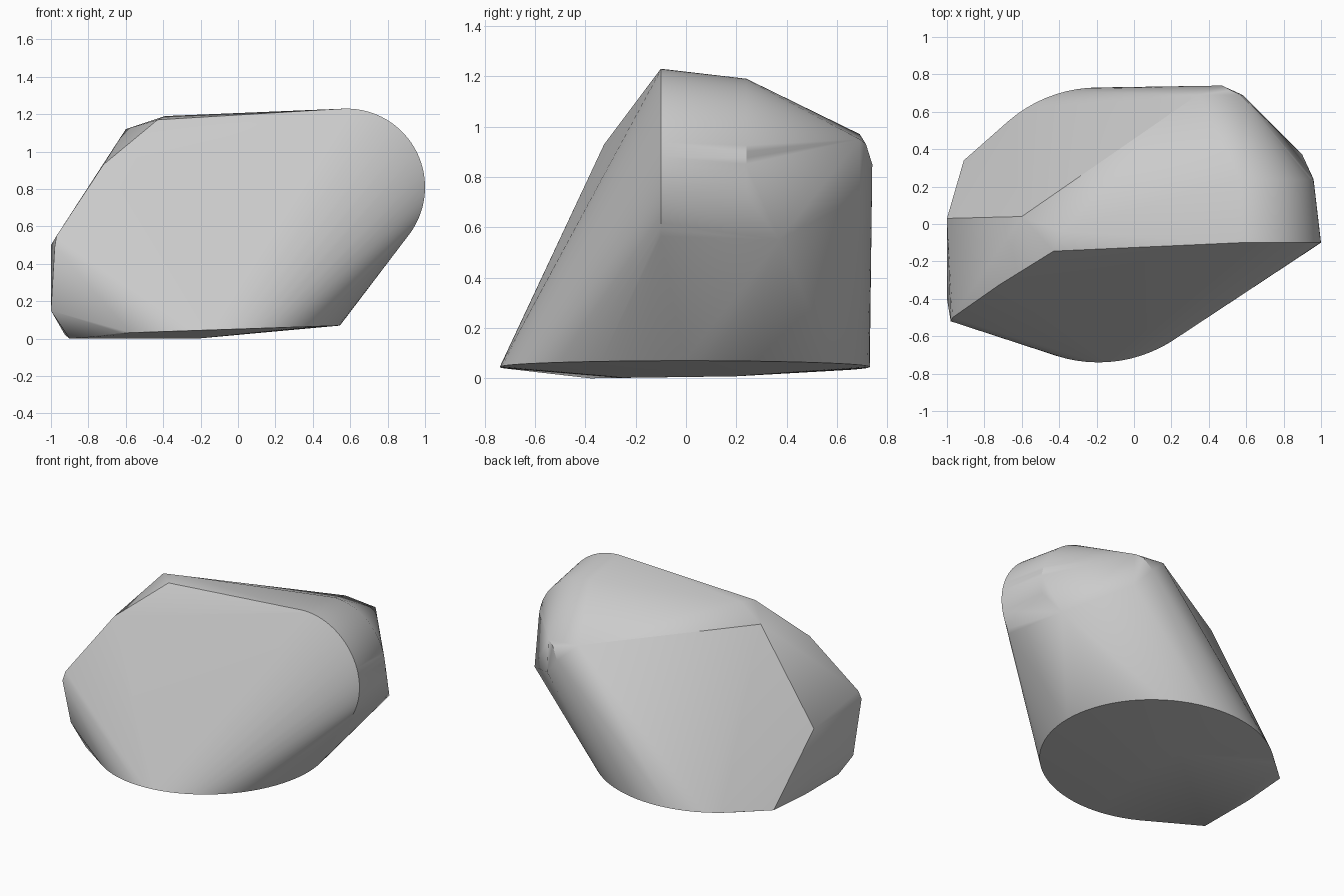
import bpy, bmesh
from math import sin, cos, radians, tau

cube = bpy.data.objects.get("Cube")
if cube:
    bpy.data.objects.remove(cube, do_unlink=True)


def upright_arc(cx, y, cz, r, start, end, steps=32):
    """Arc in a plane facing the front."""
    angles = [radians(start + (end - start) * i / steps) for i in range(steps + 1)]
    return [(cx + r * cos(a), y, cz + r * sin(a)) for a in angles]


def base_circle(cx, cy, r, steps=80):
    """Slightly tilted ring round the underside."""
    return [(cx + r * cos(tau * i / steps), cy + r * sin(tau * i / steps),
             0.045 + 0.025 * cos(tau * i / steps)) for i in range(steps)]


points = base_circle(-0.19, -0.005, 0.735)
# Rounded shoulder: sharp front rim and softer rear rim
points += upright_arc(0.58, -0.1, 0.81, 0.42, 92, -40)
points += upright_arc(0.57, 0.24, 0.8, 0.39, 90, -30)
points += [
    # Shallow belly of the underside
    (-0.2, -0.25, 0.002), (-0.2, 0.2, 0.008),
    # Right flank: base corners and upper edge
    (-0.91, 0.34, 0.03), (-0.9, -0.38, 0),
    (-1, -0.4, 0.15), (-0.98, -0.52, 0.49), (-0.97, -0.5, 0.55),
    (-1, 0.03, 0.5), (-1, 0.0, 0.2),
    # Crest
    (-0.72, -0.325, 0.93), (-0.6, 0.04, 1.12),
    (-0.43, -0.145, 1.17), (-0.39, -0.04, 1.19),
    # Rear nose
    (0.9, 0.37, 0.55), (0.58, 0.69, 0.72), (0.57, 0.69, 0.95),
    (0.47, 0.74, 0.85), (0.52, 0.715, 0.93), (0.34, 0.69, 0.97),
]

# Wrap the guide points in one convex skin
bm = bmesh.new()
for p in points:
    bm.verts.new(p)
hull = bmesh.ops.convex_hull(bm, input=bm.verts)
loose = {g for g in hull["geom_interior"] + hull["geom_unused"]
         if isinstance(g, bmesh.types.BMVert)}
bmesh.ops.delete(bm, geom=list(loose), context="VERTS")
bmesh.ops.recalc_face_normals(bm, faces=bm.faces)
mesh = bpy.data.meshes.new("convex_stone")
bm.to_mesh(mesh)
bm.free()

grey = bpy.data.materials.new("plain grey")
grey.use_nodes = True
colour = (0.6, 0.6, 0.6, 1)
grey.diffuse_color = colour
grey.node_tree.nodes["Principled BSDF"].inputs["Base Color"].default_value = colour
mesh.materials.append(grey)

stone = bpy.data.objects.new("convex_stone", mesh)
bpy.context.collection.objects.link(stone)
bpy.context.view_layer.objects.active = stone
stone.select_set(True)
bpy.ops.object.shade_smooth_by_angle(angle=radians(30))
